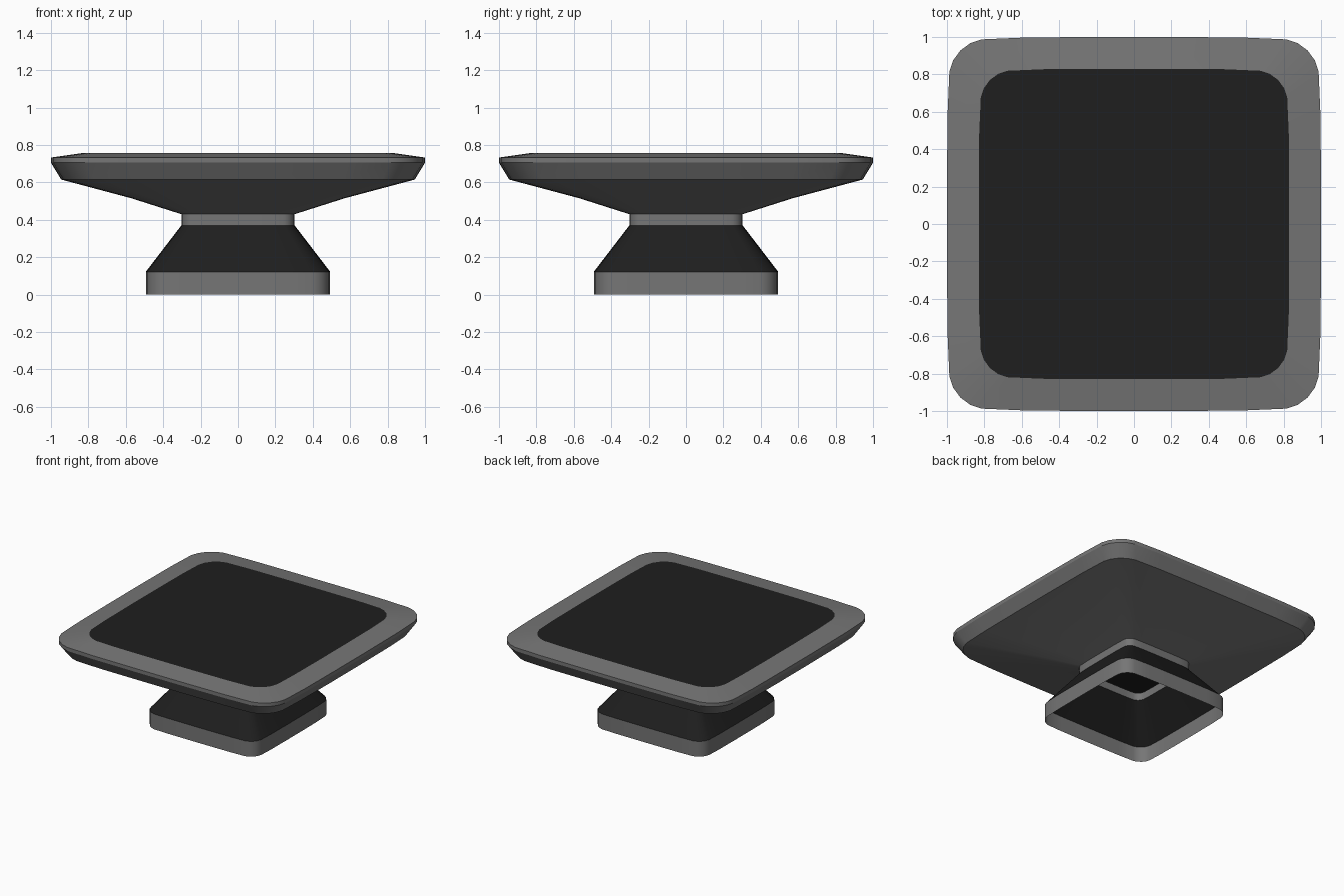
import bpy, math

if "Cube" in bpy.data.objects:
    bpy.data.objects.remove(bpy.data.objects["Cube"])


def material(name, v):
    m = bpy.data.materials.new(name)
    m.diffuse_color = (v, v, v, 1)
    m.use_nodes = True
    m.node_tree.nodes["Principled BSDF"].inputs["Base Color"].default_value = m.diffuse_color
    return m


GREY = material("mid_grey", 0.18)
DARK = material("near_black", 0.013)

# Softly bulging rounded square: one octant, mirrored, then turned four times
octant = [(1, 0), (1, 0.2), (0.997, 0.58), (0.987, 0.815), (0.967, 0.875), (0.928, 0.928)]
side = [(x, -y) for x, y in octant[:0:-1]] + octant[:-1]
outline = []
for _ in range(4):
    outline += side
    side = [(-y, x) for x, y in side]
N = len(outline)


def loft(name, profile, mat, cap=False):
    """Open shell through rounded-square rings given as (half width, z)."""
    verts = [(x * w, y * w, z) for w, z in profile for x, y in outline]
    faces = [(r * N + i, r * N + (i + 1) % N, (r + 1) * N + (i + 1) % N, (r + 1) * N + i)
             for r in range(len(profile) - 1) for i in range(N)]
    if cap:
        faces.append(tuple(range(len(verts) - N, len(verts))))
    me = bpy.data.meshes.new(name)
    me.from_pydata(verts, [], faces)
    me.materials.append(mat)
    ob = bpy.data.objects.new(name, me)
    bpy.context.collection.objects.link(ob)
    bpy.ops.object.select_all(action='DESELECT')
    ob.select_set(True)
    bpy.context.view_layer.objects.active = ob
    bpy.ops.object.shade_smooth_by_angle(angle=math.radians(30))
    return ob


# Hollow pedestal, open underneath
loft("base_band", [(0.493, 0), (0.493, 0.122)], GREY)
loft("pedestal_taper", [(0.493, 0.122), (0.303, 0.37)], DARK)
loft("neck_band", [(0.303, 0.37), (0.303, 0.43)], GREY)

# Wide dish underside and bevelled rim
loft("dish_underside", [(0.303, 0.43), (0.57, 0.515), (0.945, 0.615)], GREY)
loft("dish_rim", [(0.945, 0.615), (1, 0.705), (1, 0.733), (0.83, 0.757)], GREY)

# Flat dark top panel
loft("top_panel", [(0.83, 0.757)], DARK, cap=True)
